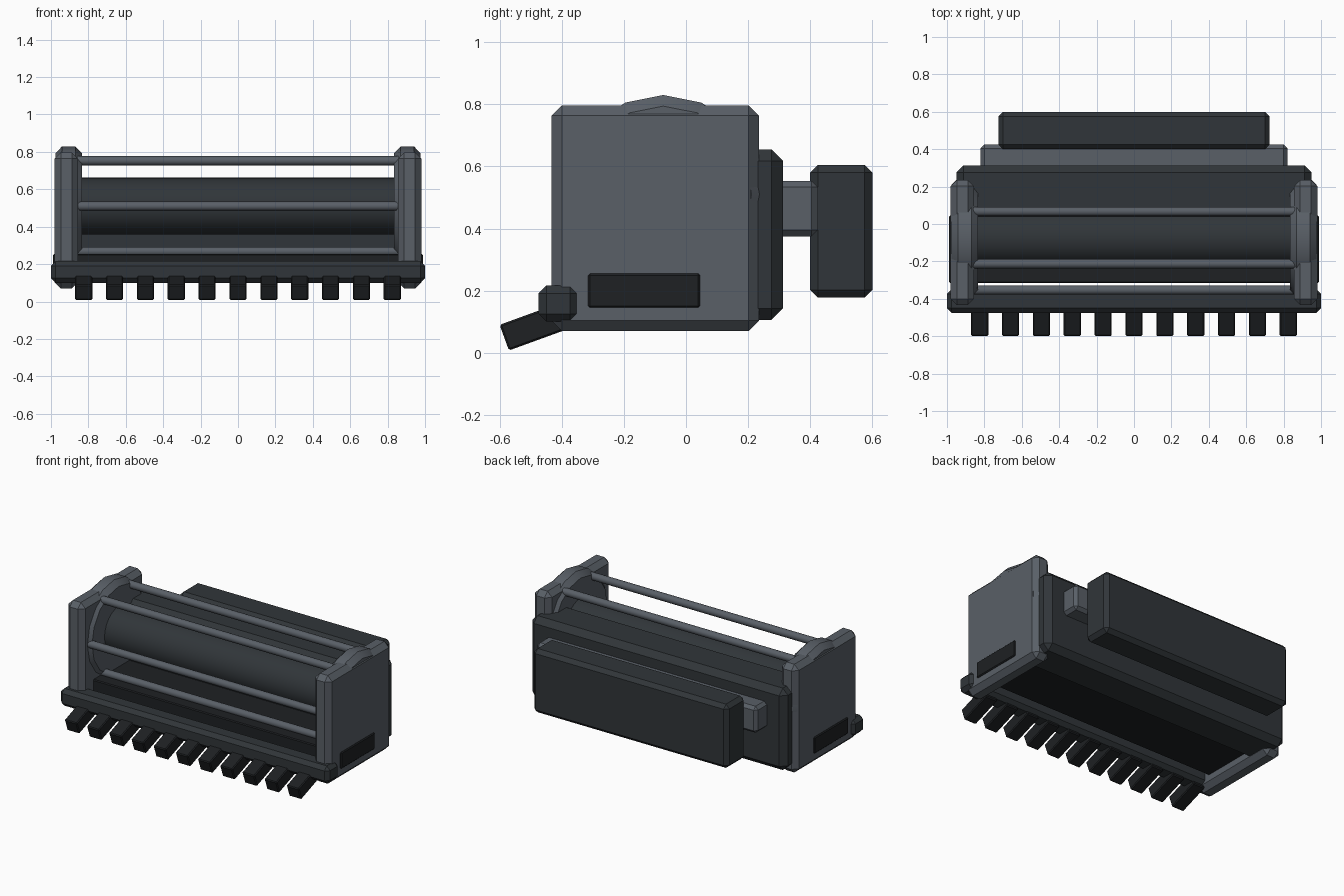
import bpy
from math import pi, sin, cos, radians

if "Cube" in bpy.data.objects:
    bpy.data.objects.remove(bpy.data.objects["Cube"])


def material(name, rgb):
    m = bpy.data.materials.new(name)
    m.diffuse_color = (*rgb, 1)
    m.use_nodes = True
    m.node_tree.nodes["Principled BSDF"].inputs["Base Color"].default_value = m.diffuse_color
    return m


STEEL = material("steel_grey", (0.10, 0.115, 0.135))
DARK = material("dark_grey", (0.03, 0.036, 0.041))
BLACK = material("near_black", (0.013, 0.015, 0.017))


def finish(ob, name, mat, bevel):
    ob.name = name
    ob.data.materials.append(mat)
    if bevel:
        mod = ob.modifiers.new("chamfer", 'BEVEL')
        mod.width = bevel
        mod.segments = 1
        mod.limit_method = 'ANGLE'
        mod.angle_limit = radians(40)
    return ob


def box(name, x, y, z, mat, bevel):
    """Chamfered box from (min, max) ranges."""
    bpy.ops.mesh.primitive_cube_add(size=1, location=[sum(r) / 2 for r in (x, y, z)])
    ob = bpy.context.object
    ob.scale = [r[1] - r[0] for r in (x, y, z)]
    bpy.ops.object.transform_apply(location=False, rotation=False, scale=True)
    return finish(ob, name, mat, bevel)


def x_cylinder(name, x, y, z, r, sides, mat, bevel):
    """Cylinder lying along x, one vertex at the top."""
    bpy.ops.mesh.primitive_cylinder_add(vertices=sides, radius=r, depth=x[1] - x[0])
    ob = bpy.context.object
    ob.rotation_euler = (0, pi / 2, 0)
    ob.location = (sum(x) / 2, y, z)
    bpy.ops.object.transform_apply(location=False, rotation=True, scale=False)
    # quarter turn about x so a vertex points up
    ob.rotation_euler = (pi / 2 if sides % 4 == 0 else 0, 0, 0)
    bpy.ops.object.transform_apply(location=False, rotation=True, scale=False)
    # smooth before the chamfer modifier is added
    bpy.ops.object.shade_smooth_by_angle(angle=radians(30))
    return finish(ob, name, mat, bevel)


CY, CZ = -0.073, 0.51  # reel axis

# Side plates and the reel end discs set into them
for side, s in (("left", -1), ("right", 1)):
    box(f"{side}_side_plate", sorted((s * 0.855, s * 0.98)), (-0.433, 0.235),
        (0.07, 0.797), STEEL, 0.033)
    x_cylinder(f"{side}_reel_disc", sorted((s * 0.835, s * 0.975)), CY, CZ,
               0.32, 16, STEEL, 0.035)

# Drum and six rods around it
x_cylinder("drum", (-0.85, 0.85), CY, CZ, 0.152, 24, DARK, 0)
for i in range(6):
    a = pi / 6 + i * pi / 3
    x_cylinder(f"reel_rod_{i + 1}", (-0.87, 0.87), CY + 0.28 * sin(a),
               CZ + 0.28 * cos(a), 0.025, 12, STEEL, 0.008)

# Rear housing, lower cross bar, mounting beam and counterweight
box("rear_housing", (-0.95, 0.95), (0.04, 0.313), (0.105, 0.655), DARK, 0.038)
box("lower_cross_bar", (-0.988, 0.988), (-0.315, 0.045), (0.145, 0.255), BLACK, 0.006)
box("mounting_beam", (-0.82, 0.82), (0.25, 0.425), (0.375, 0.553), STEEL, 0.02)
box("counterweight", (-0.725, 0.725), (0.40, 0.60), (0.177, 0.605), DARK, 0.025)

# Front bar and its row of teeth
box("front_bar", (-1.0, 1.0), (-0.475, -0.348), (0.10, 0.216), DARK, 0.025)
for i in range(11):
    x = (i - 5) * 0.165
    tooth = box(f"tooth_{i + 1}", (x - 0.046, x + 0.046), (-0.592, -0.372),
                (0.042, 0.130), BLACK, 0.006)
    tooth.rotation_euler = (radians(20), 0, 0)
